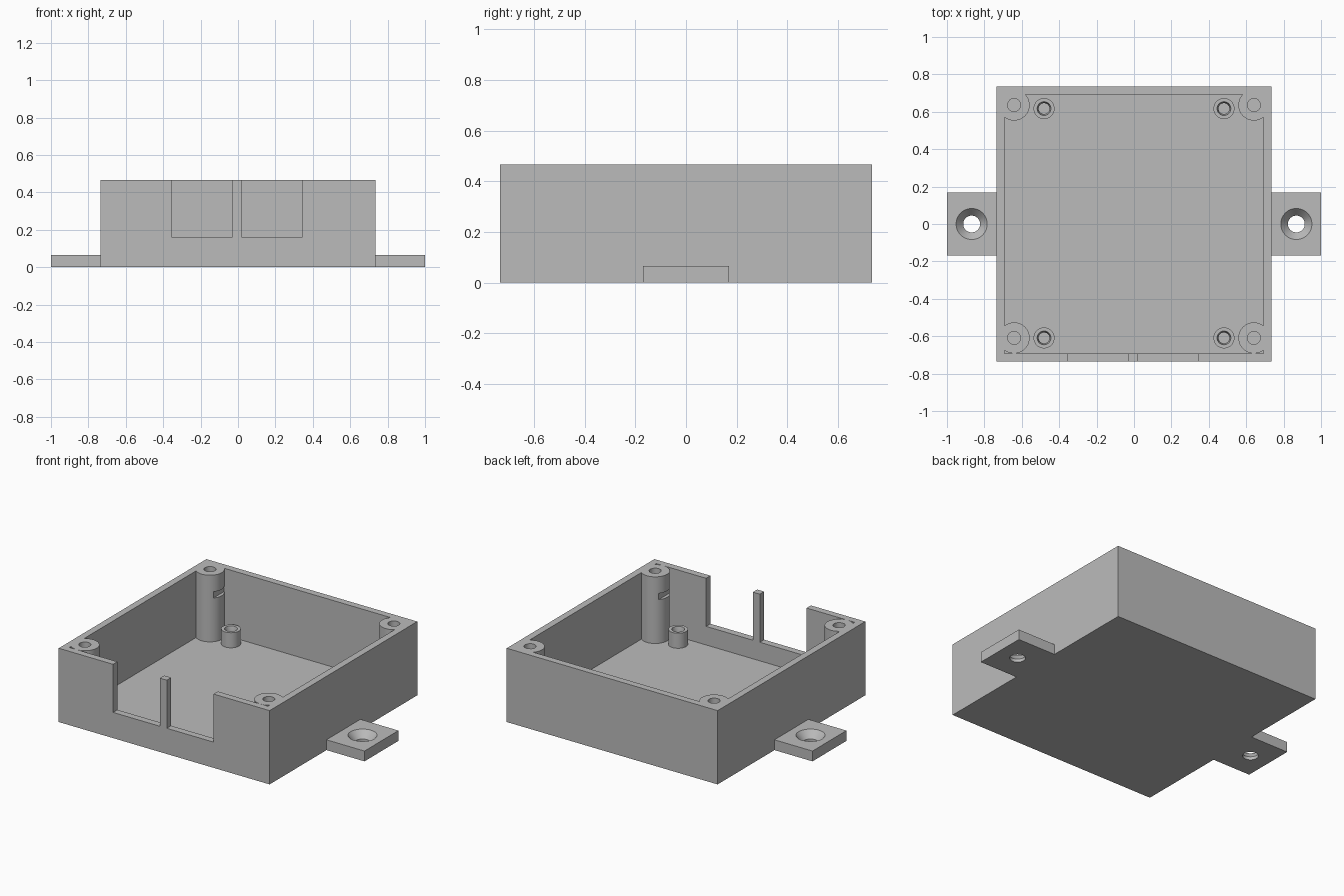
import bpy

cube = bpy.data.objects.get("Cube")
if cube:
    bpy.data.objects.remove(cube, do_unlink=True)

grey = bpy.data.materials.new("case grey")
grey.use_nodes = True
grey.diffuse_color = (0.5, 0.5, 0.5, 1)
grey.node_tree.nodes["Principled BSDF"].inputs["Base Color"].default_value = (0.5, 0.5, 0.5, 1)


def box(name, x0, x1, y0, y1, z0, z1):
    bpy.ops.mesh.primitive_cube_add(
        size=1, location=((x0 + x1) / 2, (y0 + y1) / 2, (z0 + z1) / 2))
    ob = bpy.context.object
    ob.name = name
    ob.scale = (x1 - x0, y1 - y0, z1 - z0)
    bpy.ops.object.transform_apply(location=True, rotation=False, scale=True)
    ob.data.materials.append(grey)
    return ob


def cone(name, x, y, z0, z1, r0, r1=None, sides=48):
    bpy.ops.mesh.primitive_cone_add(
        vertices=sides, radius1=r0, radius2=r0 if r1 is None else r1,
        depth=z1 - z0, location=(x, y, (z0 + z1) / 2))
    ob = bpy.context.object
    ob.name = name
    ob.data.materials.append(grey)
    return ob


def combine(target, tool, operation):
    mod = target.modifiers.new("combine", "BOOLEAN")
    mod.operation, mod.solver, mod.object = operation, "EXACT", tool
    bpy.context.view_layer.objects.active = target
    bpy.ops.object.modifier_apply(modifier=mod.name)
    bpy.data.objects.remove(tool, do_unlink=True)


HALF, INNER, FLOOR, TOP = 0.735, 0.692, 0.045, 0.465
POST_X, POST_R, STAND_X = 0.641, 0.083, 0.481
# y of the corner post and of the standoff, at the front and the back
ROWS = [(-0.609, -0.609), (0.636, 0.617)]

# Open tray
case = box("open_case", -HALF, HALF, -HALF, HALF, 0, TOP)
combine(case, box("cavity", -INNER, INNER, -INNER, INNER, FLOOR, 1), "DIFFERENCE")

# Corner screw posts, notched where a board edge passes
for side in (-1, 1):
    for post_y, _ in ROWS:
        combine(case, cone("post", side * POST_X, post_y, FLOOR / 2, TOP, POST_R), "UNION")
combine(case, box("board_gap", -0.579, 0.579, -0.69, 0.69, 0.32, 0.36), "DIFFERENCE")
for side in (-1, 1):
    for post_y, _ in ROWS:
        combine(case, cone("screw_hole", side * POST_X, post_y, 0.1, 0.6, 0.035, sides=16),
                "DIFFERENCE")

# Connector openings in the front wall
for x0, x1 in ((-0.356, -0.03), (0.018, 0.344)):
    combine(case, box("opening", x0, x1, -0.8, -0.65, 0.162, 1), "DIFFERENCE")

# Mounting tabs with countersunk holes
for side in (-1, 1):
    xs = sorted((side * 0.71, side))
    combine(case, box("tab", *xs, -0.169, 0.169, 0, 0.065), "UNION")
    combine(case, cone("drill", side * 0.868, 0, -0.1, 0.2, 0.045), "DIFFERENCE")
    combine(case, cone("countersink", side * 0.868, 0, 0.02, 0.066, 0.045, 0.084), "DIFFERENCE")

# Board standoffs with tapered holes
parts = [case]
for side, side_name in ((-1, "right"), (1, "left")):
    for (_, y), row_name in zip(ROWS, ("front", "back")):
        x = side * STAND_X
        stand = cone(f"standoff_{row_name}_{side_name}", x, y, FLOOR - 0.01, 0.14, 0.056)
        combine(stand, cone("bore", x, y, 0, 0.2, 0.029), "DIFFERENCE")
        combine(stand, cone("taper", x, y, 0.105, 0.141, 0.029, 0.037), "DIFFERENCE")
        parts.append(stand)

for ob in parts:
    bpy.ops.object.select_all(action="DESELECT")
    ob.select_set(True)
    bpy.context.view_layer.objects.active = ob
    bpy.ops.object.shade_smooth_by_angle(angle=0.5)
